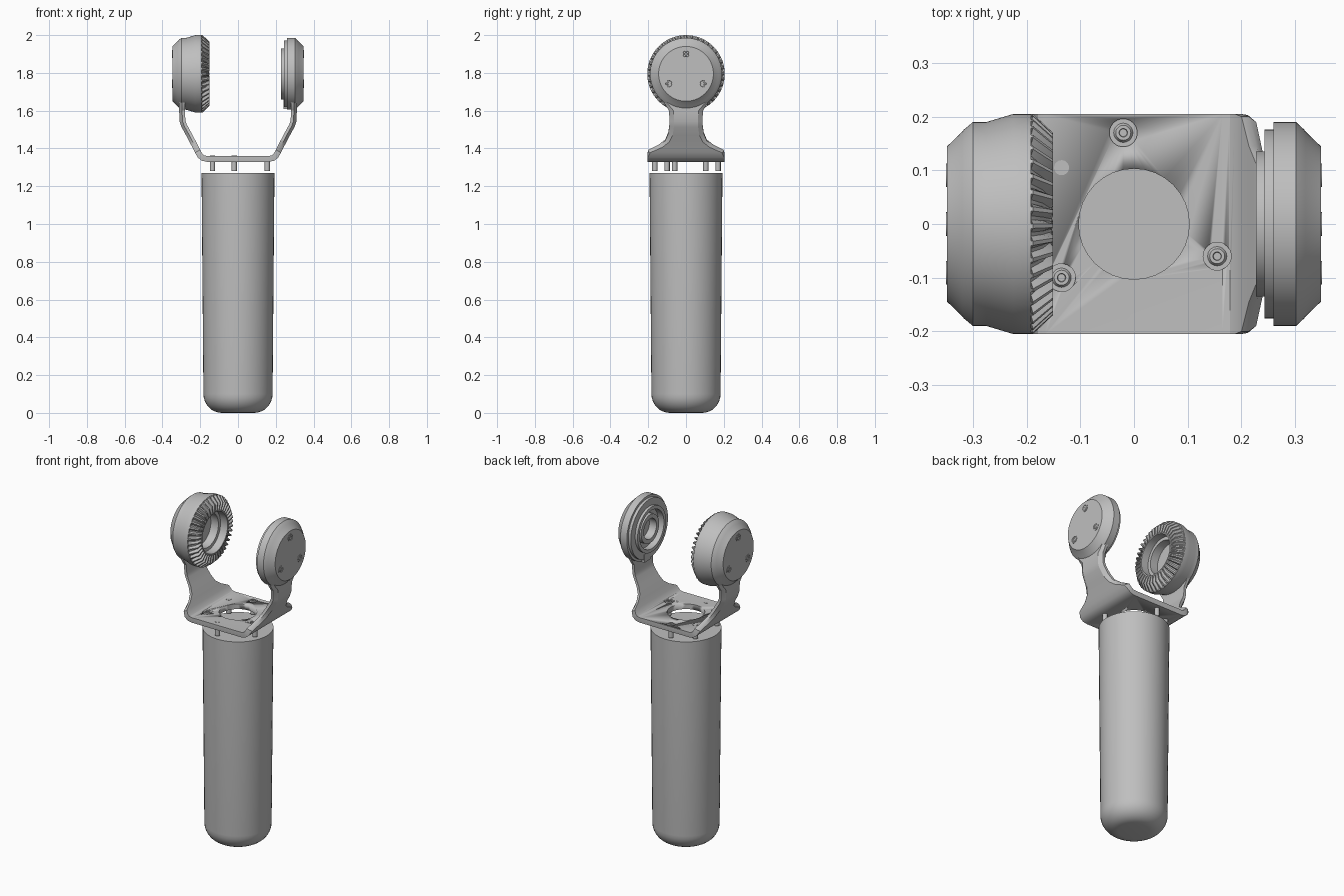
import bpy, bmesh, math
from mathutils import Vector

old = bpy.data.objects.get("Cube")
if old:
    bpy.data.objects.remove(old, do_unlink=True)

grey = bpy.data.materials.new("plain grey")
grey.use_nodes = True
GREY = (0.52, 0.52, 0.52, 1)
grey.diffuse_color = GREY
grey.node_tree.nodes["Principled BSDF"].inputs["Base Color"].default_value = GREY

AXIS_Z = 1.795  # height of the two joint discs


def finish(name, bm, angle=28):
    bmesh.ops.remove_doubles(bm, verts=bm.verts, dist=1e-5)
    bmesh.ops.recalc_face_normals(bm, faces=bm.faces)
    mesh = bpy.data.meshes.new(name)
    bm.to_mesh(mesh)
    bm.free()
    mesh.materials.append(grey)
    obj = bpy.data.objects.new(name, mesh)
    bpy.context.collection.objects.link(obj)
    bpy.ops.object.select_all(action='DESELECT')
    obj.select_set(True)
    bpy.context.view_layer.objects.active = obj
    bpy.ops.object.shade_smooth_by_angle(angle=math.radians(angle))
    return obj


def lathe(name, profile, axis='z', loc=(0, 0, 0), seg=64, root=None):
    """Spin (along, radius) points; root is an alternate profile for tooth gaps."""
    bm = bmesh.new()
    rings = []
    for k in range(seg):
        a = 2 * math.pi * k / seg
        pts = root if root and k % 4 > 1 else profile
        ring = []
        for h, r in pts:
            u, v = r * math.cos(a), r * math.sin(a)
            p = Vector((u, v, h)) if axis == 'z' else Vector((h, u, v))
            ring.append(bm.verts.new(p + Vector(loc)))
        rings.append(ring)
    for k in range(seg):
        a, b = rings[k], rings[(k + 1) % seg]
        for i in range(len(a) - 1):
            bm.faces.new((a[i], a[i + 1], b[i + 1], b[i]))
    bmesh.ops.dissolve_degenerate(bm, edges=bm.edges, dist=1e-6)
    return finish(name, bm)


# Handle: slightly tapered tube with a rounded foot and flat top
foot = [(0.1 - 0.1 * math.cos(t * math.pi / 16), 0.085 + 0.098 * math.sin(t * math.pi / 16))
        for t in range(9)]
lathe("handle", [(0, 0)] + foot + [(1.27, 0.193), (1.27, 0)], seg=48)

# Yoke: a bent strip lofted through (x, z, inner half width, outer half width)
half = [(0.165, 1.345, 0.205, 0.203), (0.185, 1.349, 0.205, 0.203),
        (0.2, 1.361, 0.205, 0.203), (0.214, 1.385, 0.2, 0.19),
        (0.228, 1.413, 0.145, 0.125), (0.242, 1.44, 0.11, 0.09),
        (0.262, 1.478, 0.094, 0.07), (0.285, 1.52, 0.088, 0.064),
        (0.294, 1.545, 0.087, 0.063), (0.296, 1.6, 0.09, 0.066),
        (0.296, 1.64, 0.115, 0.1), (0.296, 1.68, 0.12, 0.11)]
path = [(-x, z, w, o) for x, z, w, o in reversed(half)] + half
bm = bmesh.new()
sections = []
for i, (x, z, w, o) in enumerate(path):
    a, b = path[max(i - 1, 0)], path[min(i + 1, len(path) - 1)]
    t = Vector((b[0] - a[0], 0, b[1] - a[1])).normalized()
    n = Vector((-t.z, 0, t.x)) * 0.0155
    c = Vector((x, 0, z))
    sections.append([bm.verts.new(c + n * s + Vector((0, y, 0))) for s, y in
                     ((1, -w), (1, w), (0, w), (-1, o), (-1, -o), (0, -w))])
for a, b in zip(sections, sections[1:]):
    for k in range(6):
        m = (k + 1) % 6
        bm.faces.new((a[k], a[m], b[m], b[k]))
bm.faces.new(sections[0])
bm.faces.new(sections[-1])
yoke = finish("yoke", bm)

# Round opening through the plate, and recesses around the screws
SCREWS = [(-0.02, 0.17), (-0.135, -0.1), (0.155, -0.06)]
STUDS = [(-0.135, 0.105), (-0.02, -0.165)]
cuts = [(0, 0, 0.103, 1.2)] + [(x, y, 0.026, 1.352) for x, y in SCREWS]
for x, y, r, low in cuts:
    cutter = lathe("cutter", [(low, 0), (low, r), (1.5, r), (1.5, 0)], loc=(x, y, 0), seg=32)
    cutter.hide_render = True
    mod = yoke.modifiers.new("hole", 'BOOLEAN')
    mod.object = cutter
    mod.operation = 'DIFFERENCE'
    mod.solver = 'EXACT'
    bpy.context.view_layer.objects.active = yoke
    bpy.ops.object.modifier_apply(modifier=mod.name)
    bpy.data.objects.remove(cutter, do_unlink=True)

# Fasteners below the plate
for x, y in SCREWS:
    lathe("plate_screw", [(1.28, 0), (1.28, 0.014), (1.354, 0.014), (1.354, 0.018), (1.361, 0.014),
                          (1.361, 0.008), (1.355, 0.007), (1.355, 0)], loc=(x, y, 0), seg=20)
for x, y in STUDS:
    lathe("plate_stud", [(1.28, 0), (1.28, 0.014), (1.362, 0.014), (1.362, 0)], loc=(x, y, 0), seg=20)

# Toothed joint disc on the -x arm: cap, flared rim, bevel teeth and stepped bore
cap = [(-0.348, 0), (-0.348, 0.145), (-0.32, 0.172), (-0.317, 0.176), (-0.3, 0.19), (-0.275, 0.19),
       (-0.225, 0.205), (-0.192, 0.205)]
bore = [(-0.153, 0.127), (-0.153, 0.12), (-0.2, 0.12), (-0.2, 0.1), (-0.25, 0.1), (-0.25, 0)]
tips = [(-0.188, 0.205), (-0.151, 0.17), (-0.151, 0.132)]
gaps = [(-0.192, 0.195), (-0.17, 0.166), (-0.158, 0.132)]
centre = (0, 0, AXIS_Z)
lathe("toothed_disc", cap + tips + bore, 'x', centre, 160, cap + gaps + bore)

# Plain joint disc on the +x arm with stepped rings facing inward
lathe("plain_disc", [(0.348, 0), (0.348, 0.145), (0.32, 0.172), (0.317, 0.176), (0.302, 0.19),
                     (0.26, 0.19), (0.26, 0.176), (0.243, 0.176), (0.243, 0.135), (0.227, 0.135),
                     (0.227, 0.115), (0.265, 0.115), (0.265, 0.085), (0.238, 0.085),
                     (0.238, 0.06), (0.285, 0.06), (0.285, 0)], 'x', centre, 72)

# Locating tab at the bottom of the plain disc
bm = bmesh.new()
bmesh.ops.create_cube(bm, size=1)
bmesh.ops.scale(bm, vec=(0.022, 0.06, 0.05), verts=bm.verts)
bmesh.ops.translate(bm, vec=(0.252, 0.02, 1.635), verts=bm.verts)
finish("locating_tab", bm)

# Three screws on the outer face of each disc
for side in (-1, 1):
    for k in range(3):
        a = math.radians(90 + 120 * k)
        pos = (0, 0.105 * math.cos(a), AXIS_Z + 0.105 * math.sin(a))
        head = [(0.347, 0.022), (0.35, 0.022), (0.35, 0.017), (0.3485, 0.016), (0.3485, 0.013),
                (0.35, 0.012), (0.35, 0.007), (0.3485, 0.006), (0.3485, 0)]
        lathe("disc_screw", [(side * h, r) for h, r in head], 'x', pos, 24)
